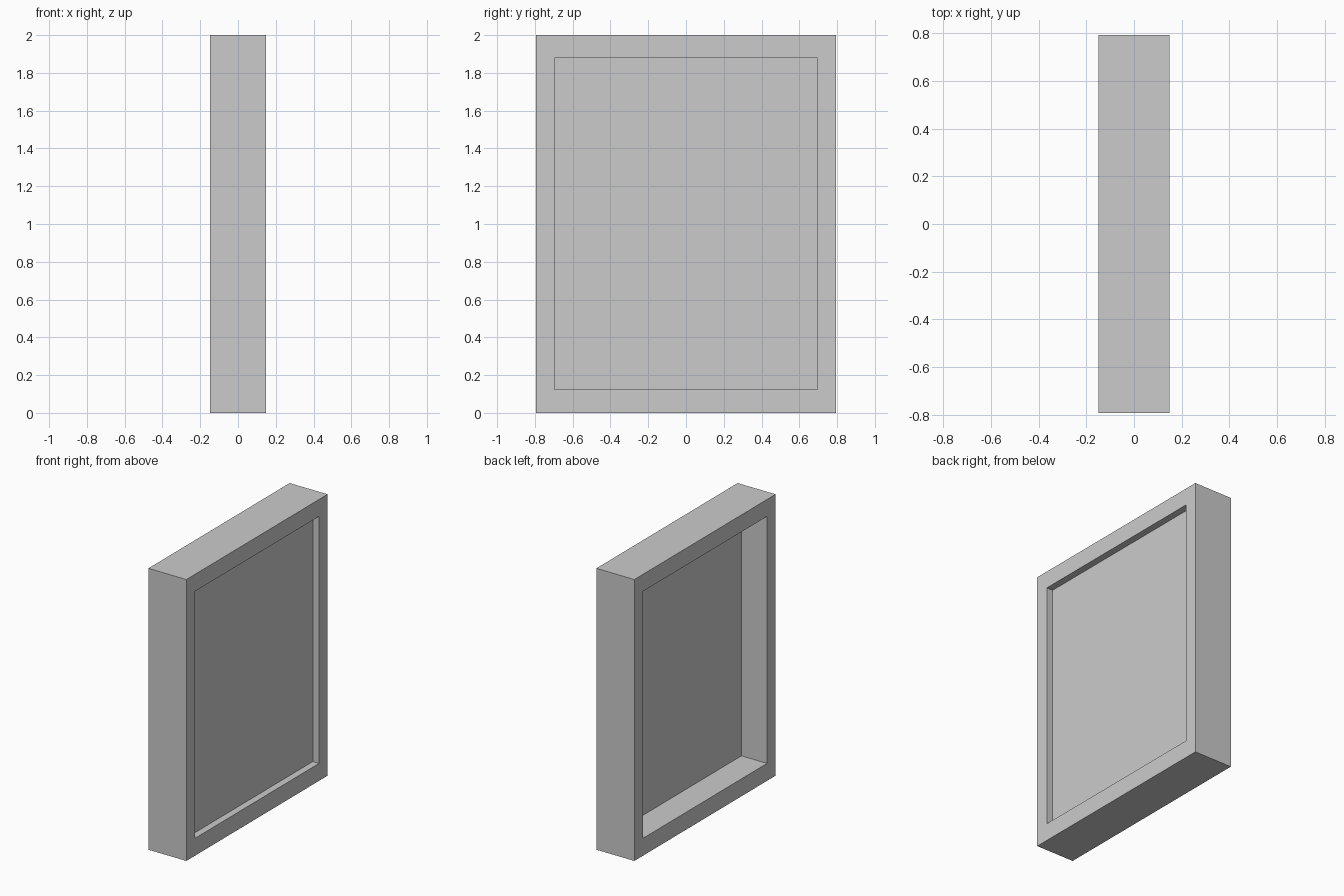
import bpy, bmesh

if "Cube" in bpy.data.objects:
    bpy.data.objects.remove(bpy.data.objects["Cube"])

HALF_X, HALF_Y, HEIGHT = 0.149, 0.793, 2.0
OPEN_Y, OPEN_Z0, OPEN_Z1 = 0.697, 0.124, 1.879
PANEL_X0, PANEL_X1 = 0.052, 0.100


def finish(name, bm):
    bmesh.ops.recalc_face_normals(bm, faces=bm.faces[:])
    mesh = bpy.data.meshes.new(name)
    bm.to_mesh(mesh)
    bm.free()
    obj = bpy.data.objects.new(name, mesh)
    bpy.context.collection.objects.link(obj)
    return obj


def rect(bm, x, half_y, z0, z1):
    corners = [(-half_y, z0), (half_y, z0), (half_y, z1), (-half_y, z1)]
    return [bm.verts.new((x, y, z)) for y, z in corners]


def bridge(bm, a, b):
    for i in range(4):
        j = (i + 1) % 4
        bm.faces.new((a[i], a[j], b[j], b[i]))


# Frame: four rectangular loops joined into a closed ring
bm = bmesh.new()
loops = [rect(bm, -HALF_X, HALF_Y, 0, HEIGHT),
         rect(bm, HALF_X, HALF_Y, 0, HEIGHT),
         rect(bm, HALF_X, OPEN_Y, OPEN_Z0, OPEN_Z1),
         rect(bm, -HALF_X, OPEN_Y, OPEN_Z0, OPEN_Z1)]
for i in range(4):
    bridge(bm, loops[i], loops[(i + 1) % 4])
finish("window_frame", bm)

# Panel: thin sheet filling the opening, close to the +x face
bm = bmesh.new()
back = rect(bm, PANEL_X0, OPEN_Y, OPEN_Z0, OPEN_Z1)
front = rect(bm, PANEL_X1, OPEN_Y, OPEN_Z0, OPEN_Z1)
bridge(bm, back, front)
bm.faces.new(back)
bm.faces.new(front)
finish("window_panel", bm)
